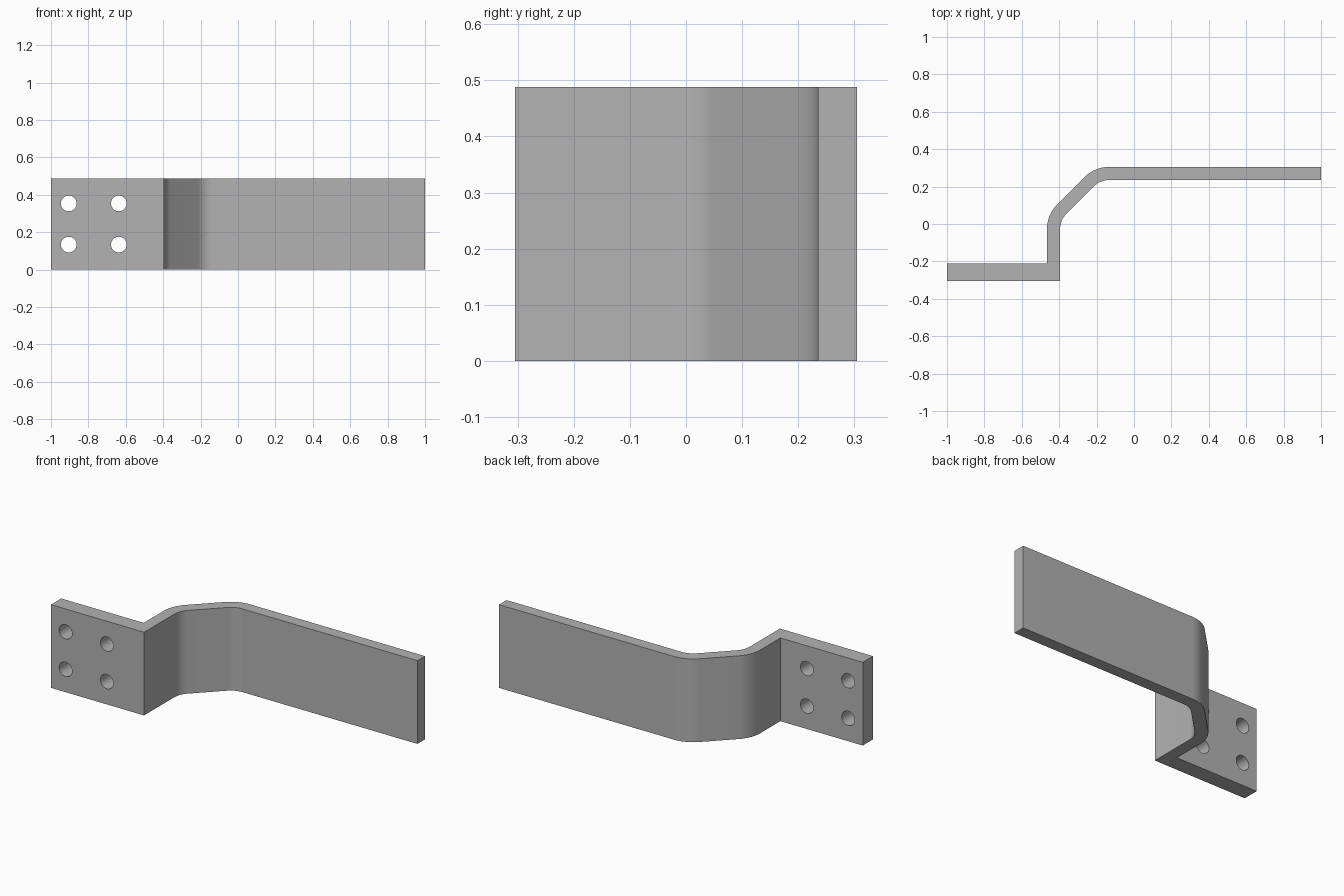
import bpy, bmesh
from math import sin, cos, radians
from mathutils import Matrix, Vector

cube = bpy.data.objects.get("Cube")
if cube:
    bpy.data.objects.remove(cube)

HEIGHT = 0.488
INNER, OUTER = 0.11, 0.18          # bend radii of the bar
LOW_BEND, HIGH_BEND = (-0.285, -0.025), (-0.135, 0.125)

steel = bpy.data.materials.new("grey steel")
steel.use_nodes = True
colour = (0.45, 0.45, 0.45, 1)
steel.diffuse_color = colour
steel.node_tree.nodes["Principled BSDF"].inputs["Base Color"].default_value = colour


def arc(centre, radius, start, end, steps=10):
    angles = [radians(start + (end - start) * i / steps) for i in range(steps + 1)]
    return [(centre[0] + radius * cos(a), centre[1] + radius * sin(a)) for a in angles]


def make_object(name, bm):
    bmesh.ops.recalc_face_normals(bm, faces=bm.faces)
    mesh = bpy.data.meshes.new(name)
    bm.to_mesh(mesh)
    bm.free()
    mesh.materials.append(steel)
    obj = bpy.data.objects.new(name, mesh)
    bpy.context.collection.objects.link(obj)
    return obj


# Bent bar: one plan profile pulled up to full height
profile = [(-1, -0.305), (-0.396, -0.305)]
profile += arc(LOW_BEND, INNER, 180, 135)
profile += arc(HIGH_BEND, INNER, 135, 90)
profile += [(1, 0.235), (1, 0.305)]
profile += arc(HIGH_BEND, OUTER, 90, 135)
profile += arc(LOW_BEND, OUTER, 135, 180)
profile += [(-0.465, -0.21), (-1, -0.21)]
bm = bmesh.new()
face = bm.faces.new([bm.verts.new((x, y, 0)) for x, y in profile])
pulled = bmesh.ops.extrude_face_region(bm, geom=[face])["geom"]
bmesh.ops.translate(bm, vec=(0, 0, HEIGHT),
                    verts=[v for v in pulled if isinstance(v, bmesh.types.BMVert)])
bracket = make_object("bent_bracket", bm)

# Four bolt holes through the mounting flange
bm = bmesh.new()
for x in (-0.905, -0.637):
    for dz in (-0.11, 0.11):
        place = Matrix.Translation(Vector((x, -0.26, HEIGHT / 2 + dz)))
        bmesh.ops.create_cone(bm, cap_ends=True, segments=32, radius1=0.042, radius2=0.042,
                              depth=0.3, matrix=place @ Matrix.Rotation(radians(90), 4, "X"))
cutter = make_object("bolt_hole_cutter", bm)
cut = bracket.modifiers.new("bolt holes", "BOOLEAN")
cut.operation = "DIFFERENCE"
cut.solver = "EXACT"
cut.object = cutter

# Apply the cut, drop the helper and smooth the bends
bpy.ops.object.select_all(action="DESELECT")
bracket.select_set(True)
bpy.context.view_layer.objects.active = bracket
bpy.ops.object.modifier_apply(modifier=cut.name)
bpy.data.objects.remove(cutter)
bpy.ops.object.shade_smooth_by_angle(angle=radians(30))
